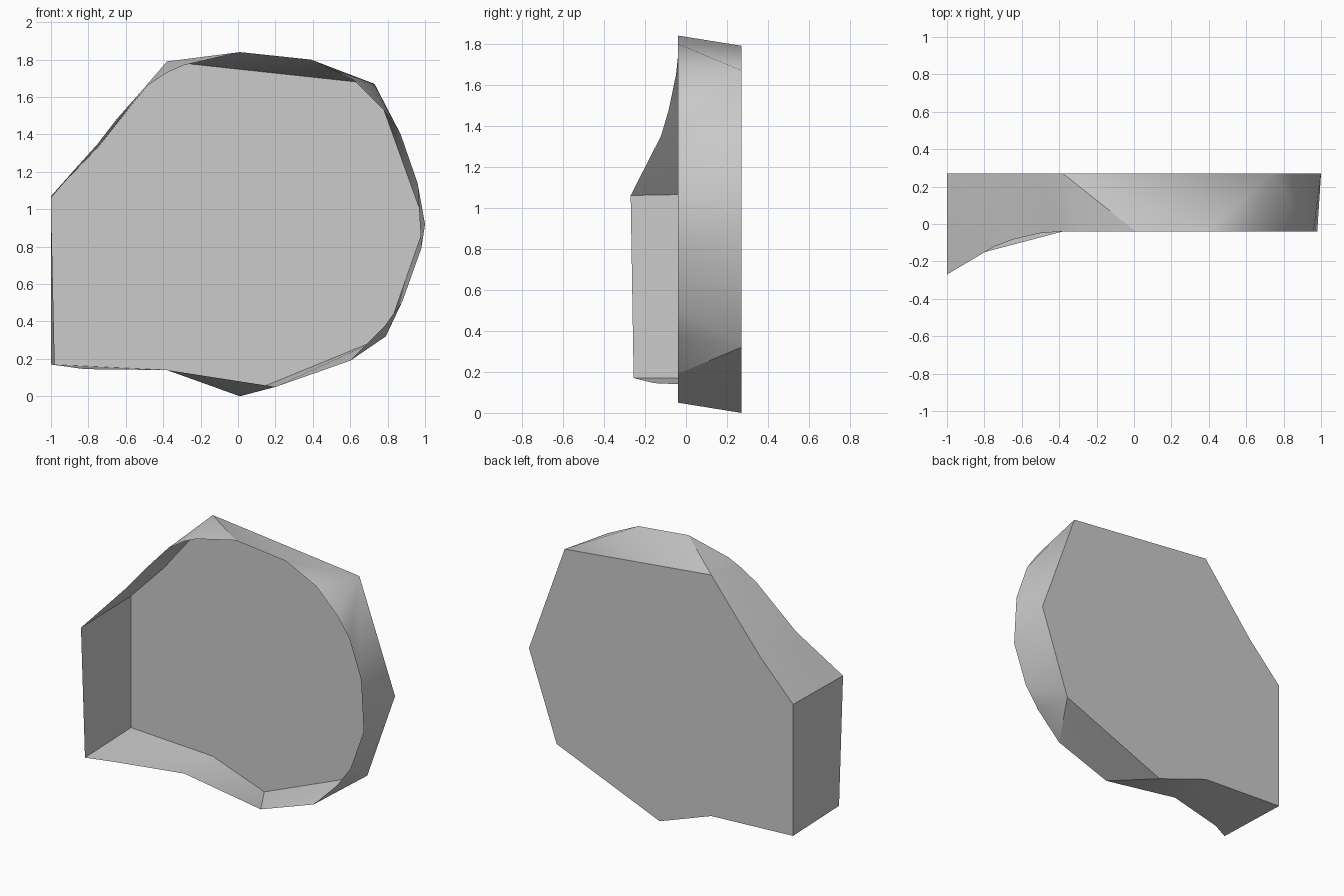
import bpy
import bmesh

default_cube = bpy.data.objects.get("Cube")
if default_cube:
    bpy.data.objects.remove(default_cube, do_unlink=True)

BACK_DEPTH = 0.27


def rim_depth(x):
    """Flat rim that sweeps forward towards the straight end wall."""
    sweep = max(0.0, (-0.38 - x) / 0.62)
    return -0.04 - 0.23 * sweep ** 2


def make_material(name, value):
    material = bpy.data.materials.new(name)
    material.use_nodes = True
    colour = (value, value, value, 1.0)
    material.diffuse_color = colour
    shader = material.node_tree.nodes["Principled BSDF"]
    shader.inputs["Base Color"].default_value = colour
    return material


# Each back corner (x, z) with the front rim points (x, z) that fan out from it
corner_fans = [
    ((-1, 1.07), [(-1, 1.06)]),
    ((-0.75, 1.33), [(-0.75, 1.35), (-0.65, 1.48)]),
    ((-0.38, 1.79), [(-0.5, 1.65), (-0.38, 1.73), (-0.29, 1.77), (0.01, 1.84)]),
    ((0.73, 1.67), [(0.39, 1.8), (0.62, 1.69), (0.78, 1.53), (0.87, 1.4)]),
    ((1, 0.92), [(0.96, 1.14), (0.98, 0.79)]),
    ((0.79, 0.32), [(0.88, 0.51), (0.78, 0.37), (0.6, 0.19)]),
    ((0.01, 0), [(0.2, 0.05)]),
    ((-0.38, 0.14), [(-0.38, 0.14)]),
    ((-1, 0.17), [(-0.82, 0.145), (-0.98, 0.17)]),
]

bm = bmesh.new()
corners = []
fans = []
for (corner_x, corner_z), rim in corner_fans:
    corners.append(bm.verts.new((corner_x, BACK_DEPTH, corner_z)))
    fans.append([bm.verts.new((x, rim_depth(x), z)) for x, z in rim])

# Flat back panel
bm.faces.new(corners)

# Side walls: a fan at each corner, then a bridge to the next corner
for index, corner in enumerate(corners):
    following = (index + 1) % len(corners)
    fan = fans[index]
    next_rim = fans[following][0]
    for first, second in zip(fan, fan[1:]):
        bm.faces.new((corner, first, second))
    bm.faces.new((corner, fan[-1], next_rim))
    bm.faces.new((corner, next_rim, corners[following]))

# The front stays open, so orient the walls to match the back panel
bmesh.ops.recalc_face_normals(bm, faces=bm.faces)
bm.faces.ensure_lookup_table()
bm.normal_update()
if bm.faces[0].normal.y < 0:
    bmesh.ops.reverse_faces(bm, faces=bm.faces)

mesh = bpy.data.meshes.new("open_shell")
bm.to_mesh(mesh)
bm.free()

shell = bpy.data.objects.new("open_shell", mesh)
bpy.context.collection.objects.link(shell)
mesh.materials.append(make_material("light_grey", 0.6))

# Soft walls with crisp edges around the back panel
for other in bpy.context.selected_objects:
    other.select_set(False)
shell.select_set(True)
bpy.context.view_layer.objects.active = shell
bpy.ops.object.shade_smooth_by_angle()
